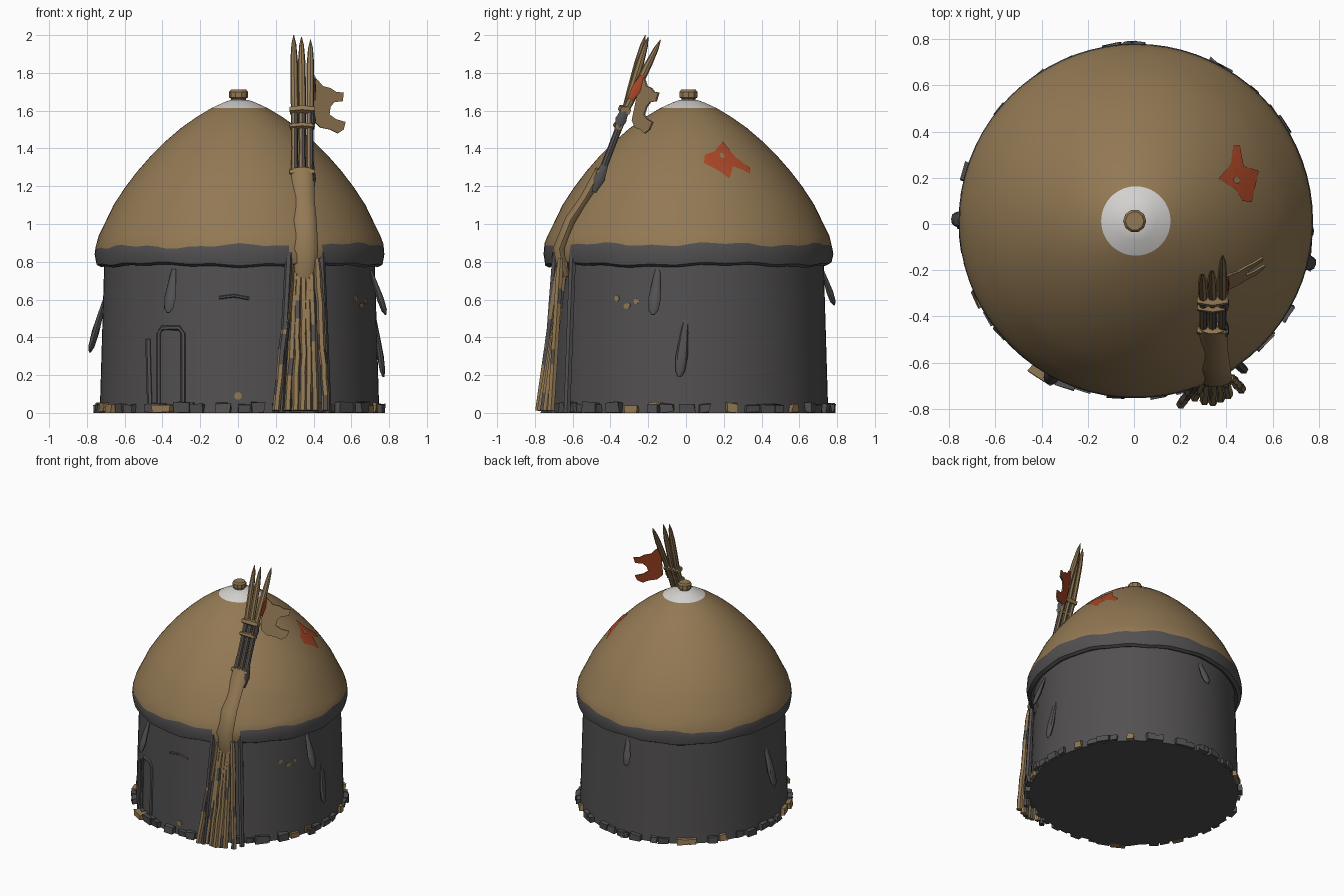
import bpy, bmesh, random
from math import sin, cos, pi, sqrt, atan2, hypot
from mathutils import Vector, Matrix

random.seed(4)
if "Cube" in bpy.data.objects:
    bpy.data.objects.remove(bpy.data.objects["Cube"], do_unlink=True)

TAN, DARK, WHITE, RED = range(4)
CX, CY = 0.008, 0.013


def material(name, rgb):
    m = bpy.data.materials.new(name)
    m.use_nodes = True
    m.diffuse_color = (*rgb, 1)
    bsdf = next(n for n in m.node_tree.nodes if n.type == 'BSDF_PRINCIPLED')
    bsdf.inputs["Base Color"].default_value = (*rgb, 1)
    bsdf.inputs["Roughness"].default_value = 0.9
    return m


MATS = [material("tan_hide", (0.29, 0.19, 0.088)),
        material("dark_clay", (0.085, 0.08, 0.08)),
        material("pale_cap", (0.65, 0.64, 0.62)),
        material("red_paint", (0.42, 0.065, 0.02))]


def finish(bm, name, smooth=True, recalc=True):
    if recalc:
        bmesh.ops.recalc_face_normals(bm, faces=bm.faces)
    me = bpy.data.meshes.new(name)
    bm.to_mesh(me)
    bm.free()
    for m in MATS:
        me.materials.append(m)
    ob = bpy.data.objects.new(name, me)
    bpy.context.scene.collection.objects.link(ob)
    if smooth:
        bpy.ops.object.select_all(action='DESELECT')
        ob.select_set(True)
        bpy.context.view_layer.objects.active = ob
        bpy.ops.object.shade_smooth_by_angle(angle=0.7)
    return ob


def skin(bm, rings, rule, caps=True):
    """Join rings of points with quads; rule(ring, side) gives the material."""
    vs = [[bm.verts.new(p) for p in ring] for ring in rings]
    n = len(vs[0])
    for i in range(len(vs) - 1):
        for k in range(n):
            j = (k + 1) % n
            f = bm.faces.new((vs[i][k], vs[i][j], vs[i + 1][j], vs[i + 1][k]))
            f.material_index = rule(i, k)
    if caps:
        bm.faces.new(vs[0]).material_index = rule(0, 0)
        bm.faces.new(vs[-1]).material_index = rule(len(vs) - 2, 0)


def lathe(bm, profile, rule, sides=72, wave=lambda i, a: 0, centre=(CX, CY)):
    angles = [2 * pi * k / sides for k in range(sides)]
    skin(bm, [[(centre[0] + r * cos(a), centre[1] + r * sin(a), z + wave(i, a))
               for a in angles] for i, (r, z) in enumerate(profile)], rule)


def tube(bm, pts, radii, rule=lambda i, k: TAN, out=(0, -1, 0), sides=6, flat=1):
    pts = [Vector(p) for p in pts]
    rings = []
    for i, p in enumerate(pts):
        t = (pts[min(i + 1, len(pts) - 1)] - pts[max(i - 1, 0)]).normalized()
        side = t.cross(Vector(out)).normalized()
        nor = side.cross(t)
        rings.append([p + radii[i] * (side * cos(a) + nor * sin(a) * flat)
                      for a in (2 * pi * k / sides for k in range(sides))])
    skin(bm, rings, rule)


def all_of(m):
    return lambda i, k: m


def wall_radius(z):
    return 0.74 - 0.03 * z


def on_wall(x, z, off=0.0):
    """Point on the front of the wall."""
    r = wall_radius(z) + off
    return Vector((x, CY - sqrt(r * r - (x - CX) ** 2), z))


# Round clay wall
bm = bmesh.new()
lathe(bm, [(wall_radius(z), z) for z in (0, 0.2, 0.4, 0.6, 0.82)], all_of(DARK))
finish(bm, "wall")

# Domed roof: dark wavy rim, tan hide, pale crown
ROOF = [(0.69, 0.80), (0.735, 0.778), (0.758, 0.79), (0.767, 0.84), (0.762, 0.885),
        (0.745, 0.94), (0.715, 1.0), (0.667, 1.1), (0.605, 1.195), (0.54, 1.28),
        (0.47, 1.36), (0.395, 1.435), (0.31, 1.508), (0.225, 1.568), (0.15, 1.613),
        (0.085, 1.643), (0.045, 1.657)]


def roof_rule(i, k):
    x, y = cos((k + .5) * pi / 36), sin((k + .5) * pi / 36)
    gap = y < 0 and 0.38 < x < 0.54
    if i < 4:
        return TAN if gap else DARK
    return WHITE if i >= 14 else TAN


def roof_wave(i, a):
    if i in (1, 2):
        return 0.006 * sin(5 * a) + 0.004 * sin(17 * a)
    return 0.008 * sin(7 * a) + 0.006 * sin(19 * a) + 0.008 * cos(a) if i == 4 else 0


def roof_height(r):
    for (r0, z0), (r1, z1) in zip(ROOF[4:], ROOF[5:]):
        if r1 <= r <= r0:
            return z0 + (z1 - z0) * (r0 - r) / (r0 - r1)
    return ROOF[-1][1]


bm = bmesh.new()
lathe(bm, ROOF, roof_rule, wave=roof_wave)
finish(bm, "roof")

# Knob on the crown
bm = bmesh.new()
lathe(bm, [(0.036, 1.63), (0.04, 1.665), (0.05, 1.67), (0.05, 1.70), (0.04, 1.712)],
      all_of(TAN), sides=10, centre=(0.003, 0.013))
finish(bm, "roof_knob", smooth=False)

# Painted mark on the roof, a ring of faces following the dome
edge = [(.43, .34), (.458, .34), (.475, .25), (.54, .23), (.51, .095),
        (.47, .1), (.44, .15), (.365, .195), (.42, .26)]
hub = Vector((0.445, 0.19))
outline = []
for a, b in zip(edge, edge[1:] + edge[:1]):
    outline += [Vector(a), Vector(a).lerp(Vector(b), 0.5)]
rings = []
for s in range(5):
    ring = []
    for p in outline:
        q = (hub + (p - hub).normalized() * 0.014).lerp(p, s / 4)
        ring.append((q.x, q.y, roof_height(hypot(q.x - CX, q.y - CY)) + 0.007))
    rings.append(ring)
bm = bmesh.new()
skin(bm, rings[::-1], all_of(RED), caps=False)
bmesh.ops.recalc_face_normals(bm, faces=bm.faces)
if sum(f.normal.z for f in bm.faces) < 0:
    bmesh.ops.reverse_faces(bm, faces=bm.faces)
finish(bm, "roof_mark", recalc=False)

# Bundle of sticks leaning on the wall, with dark weathered stretches
bm = bmesh.new()
for x0, y0, x1, top in ((.205, -.78, .287, .82), (.265, -.75, .312, .93), (.305, -.765, .325, .98),
                        (.345, -.77, .35, 1.02), (.375, -.755, .368, .96), (.41, -.74, .385, .92),
                        (.465, -.715, .42, .82)):
    low, high = Vector((x0, y0, 0.012)), Vector((x1, -0.665 if top < .9 else -0.665 + (top - .8) * .3, top))
    pts = [low.lerp(high, s / 10) for s in range(11)]
    pts = [p + Vector((random.uniform(-.004, .004), 0, 0)) for p in pts]
    spots = {(random.randrange(10), random.randrange(6)) for _ in range(9)}
    tube(bm, pts, [0.021] * 10 + [0.014],
         lambda i, k: DARK if (i, k) in spots else TAN)
finish(bm, "leaning_sticks")

# Dark posts flanking the bundle, from rim to ground
bm = bmesh.new()
for x0, x1 in ((.225, .27), (.475, .44)):
    pts = [on_wall(x0 + (x1 - x0) * s / 5, 0.85 * s / 5, 0.055 - 0.02 * s / 5) for s in range(6)]
    tube(bm, pts, [0.02] * 6, all_of(DARK))
finish(bm, "side_posts")

# Hide ridge running up the roof under the trident
bm = bmesh.new()
tube(bm, [(.35, -.645, .72), (.352, -.67, .87), (.35, -.61, 1.02), (.345, -.535, 1.13),
          (.34, -.468, 1.25), (.34, -.45, 1.29)],
     [.06, .072, .066, .06, .064, .055], sides=10, flat=0.5)
finish(bm, "roof_ridge")

# Three-pronged pole head
bm = bmesh.new()
for x0, x1, ty, tz in ((.30, .295, -.215, 2.0), (.34, .336, -.2, 1.99), (.382, .384, -.135, 1.975)):
    low, mid, tip = Vector((x0, -.475, 1.2)), Vector((x0, -.32, 1.6)), Vector((x1, ty, tz))
    tube(bm, [low, low.lerp(mid, .5), mid, mid.lerp(tip, .3), mid.lerp(tip, .65), mid.lerp(tip, .88), tip],
         [.021, .018, .02, .021, .02, .013, .002],
         lambda i, k: DARK if i < 2 and k in (3, 4, 5) else TAN, out=(0, 1, 0), sides=8)
finish(bm, "trident_prongs")

# Lashings across the prongs
bm = bmesh.new()
for y, z, h in ((-.45, 1.27, .02), (-.355, 1.515, .016), (-.32, 1.60, .022)):
    tube(bm, [(.276, y, z), (.34, y - .008, z + .006), (.404, y, z)], [h, h * 1.15, h],
         out=(0, -1, .4), sides=6, flat=1.4)
finish(bm, "trident_lashings")

# Dark wrapping strips beside the prongs
bm = bmesh.new()
for y, z, s in ((-.46, 1.24, .07), (-.345, 1.55, .055)):
    tube(bm, [(.395, y - s * .4, z - s), (.40, y, z), (.395, y + s * .4, z + s)],
         [.012, .03, .02], all_of(DARK), out=(1, 0, 0), flat=0.45)
finish(bm, "wrapping_strips")

# Torn flag: tan in front, red behind
shape = [(.385, 1.79), (.42, 1.765), (.45, 1.73), (.49, 1.72), (.52, 1.70), (.56, 1.695), (.555, 1.65),
         (.51, 1.645), (.49, 1.62), (.485, 1.58), (.52, 1.555), (.57, 1.54), (.56, 1.50), (.53, 1.48),
         (.49, 1.50), (.44, 1.51), (.40, 1.55)]
bm = bmesh.new()
front = [Vector((x, -.30 + .65 * (x - .4) + .25 * (z - 1.5), z)) for x, z in shape]
back = [p + Vector((-.005, .008, 0)) for p in front]
skin(bm, [front, back], all_of(TAN))
bm.normal_update()
bmesh.ops.recalc_face_normals(bm, faces=bm.faces)
for f in bm.faces:
    if len(f.verts) > 4 and f.normal.y > 0:
        f.material_index = RED
finish(bm, "flag", smooth=False)

# Red strip where the flag is tied on
bm = bmesh.new()
tube(bm, [(.407, -.295, 1.66), (.409, -.26, 1.72), (.407, -.23, 1.785)], [.016, .026, .012],
     all_of(RED), out=(1, 0, 0), flat=0.15)
finish(bm, "flag_tie")

# Drooping leaf-shaped pieces hung on the wall
bm = bmesh.new()
for top, low, w in (((.70, -.15, .76), (.782, -.175, .52), .034), ((.725, 0, .50), (.77, -.035, .19), .032),
                    ((-.70, .02, .62), (-.785, .02, .32), .036), ((.0, .72, .76), (-.03, .785, .57), .032),
                    ((-.34, -.62, .76), (-.37, -.685, .53), .034)):
    a, b = Vector(top), Vector(low)
    tube(bm, [a.lerp(b, s) for s in (0, .3, .65, .9, 1)], [w * .4, w * .7, w, w * .8, w * .25],
         all_of(DARK), out=(a.x, a.y, 0), sides=8, flat=0.55)
finish(bm, "hanging_leaves")

# Door frame, side jamb and lintel in shallow relief
bm = bmesh.new()
for path, r in (([(-.42, .03), (-.42, .42), (-.40, .45), (-.31, .45), (-.29, .42), (-.29, .03)], .014),
                ([(-.465, .02), (-.475, .39)], .016), ([(-.1, .61), (-.02, .62), (.06, .605)], .009)):
    tube(bm, [on_wall(x, z) for x, z in path], [r] * len(path), all_of(DARK))
finish(bm, "door_frame")

# Small tan flecks on the wall
bm = bmesh.new()
for x, y, z, r in ((.64, -.375, .605, .016), (.66, -.32, .565, .015), (.68, -.265, .59, .015),
                   (.0, -.73, .09, .021), (.65, -.30, .57, .012)):
    a = atan2(y - CY, x - CX)
    n = Vector((cos(a), sin(a), 0))
    p = Vector((CX, CY, z)) + n * (wall_radius(z) + .001)
    tube(bm, [p - n * .004, p + n * .003], [r, r], out=(0, 0, 1), sides=7)
finish(bm, "wall_flecks", smooth=False)

# Rough stones round the foot of the wall
bm = bmesh.new()
stones = [(2 * pi * (k + random.uniform(-.3, .3)) / 44, random.uniform(.735, .755),
           random.uniform(.025, .045), TAN if random.random() < .2 else DARK) for k in range(44)]
stones += [(-2.12, .765, .06, TAN), (-1.98, .76, .045, DARK), (-.75, .745, .05, DARK),
           (-.24, .775, .03, DARK), (1.6, .76, .025, DARK), (pi, .76, .03, DARK)]
for a, r, s, m in stones:
    h = random.uniform(.02, .028)
    mat = (Matrix.Translation((CX + r * cos(a), CY + r * sin(a), h)) @ Matrix.Rotation(a, 4, 'Z')
           @ Matrix.Diagonal((s * 1.1, s * 1.9, h * 2, 1)))
    new = bmesh.ops.create_cube(bm, size=1, matrix=mat)["verts"]
    for v in new:
        v.co += Vector([random.uniform(-.007, .007) for _ in range(3)])
        v.co.z = max(v.co.z, 0)
    for f in {f for v in new for f in v.link_faces}:
        f.material_index = m
finish(bm, "foot_stones", smooth=False)
